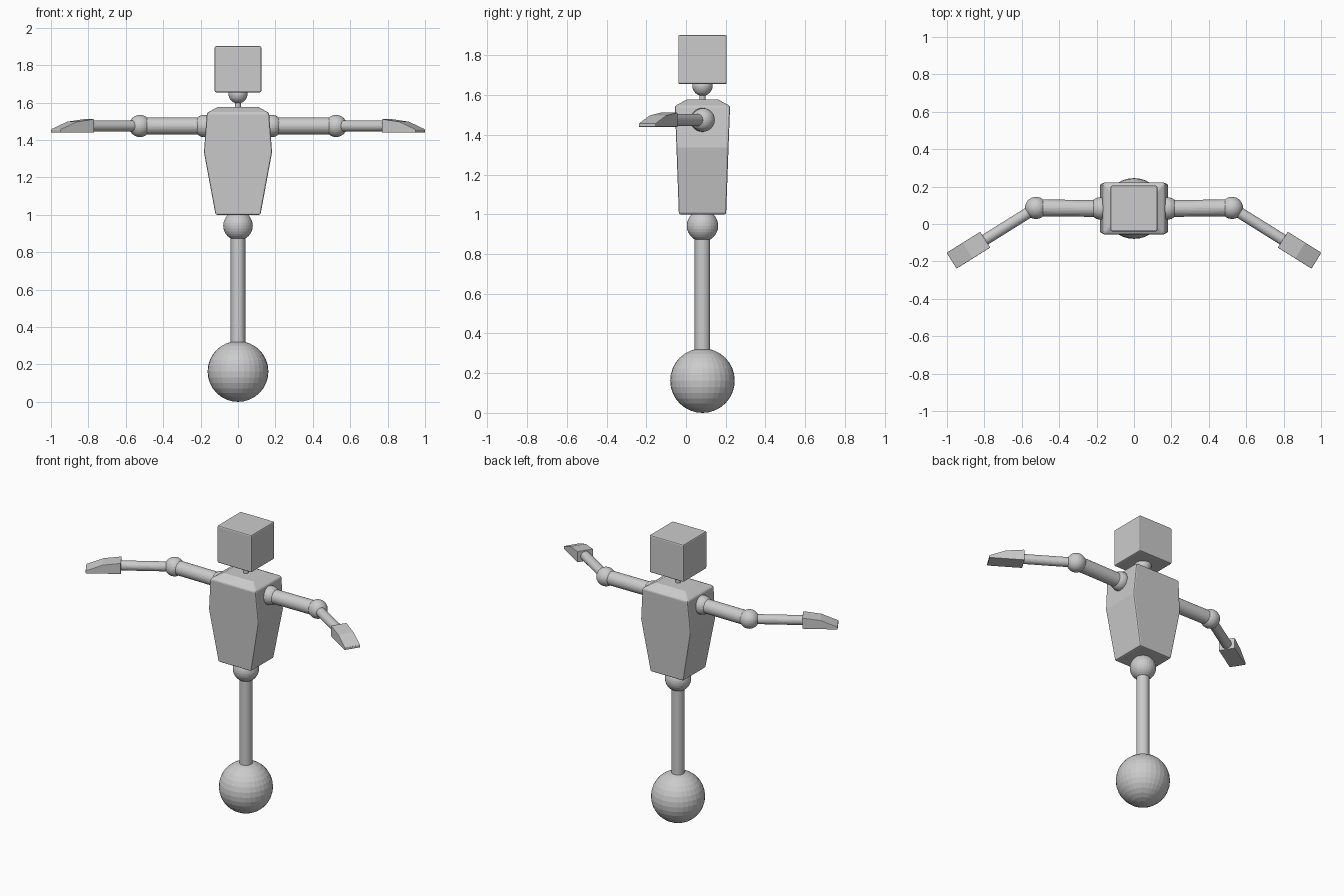
import bpy, bmesh
from math import radians
from mathutils import Matrix, Vector

if "Cube" in bpy.data.objects:
    bpy.data.objects.remove(bpy.data.objects["Cube"])

CY = 0.083        # depth of the body axis
ARM_Z = 1.475     # height of the arms


def finish(name, bm, bevel=0, mirror=False):
    bmesh.ops.recalc_face_normals(bm, faces=bm.faces)
    mesh = bpy.data.meshes.new(name)
    bm.to_mesh(mesh)
    bm.free()
    ob = bpy.data.objects.new(name, mesh)
    bpy.context.collection.objects.link(ob)
    if bevel:
        mod = ob.modifiers.new("Bevel", 'BEVEL')
        mod.width = bevel
        mod.segments = 2
        mod.limit_method = 'ANGLE'
        mod.angle_limit = radians(35)
    if mirror:
        ob.modifiers.new("Mirror", 'MIRROR')
    return ob


def ball(name, centre, r, mirror=False):
    bm = bmesh.new()
    bmesh.ops.create_uvsphere(bm, u_segments=32, v_segments=16, radius=r,
                              matrix=Matrix.Translation(centre))
    return finish(name, bm, mirror=mirror)


def rod(name, a, b, r, mirror=False):
    a, b = Vector(a), Vector(b)
    turn = (b - a).to_track_quat('Z', 'Y').to_matrix().to_4x4()
    bm = bmesh.new()
    bmesh.ops.create_cone(bm, cap_ends=True, segments=32, radius1=r, radius2=r,
                          depth=(b - a).length,
                          matrix=Matrix.Translation((a + b) / 2) @ turn)
    return finish(name, bm, mirror=mirror)


def loft(name, sections, bevel):
    """Stack of rectangles: (height, half width, half depth)."""
    bm = bmesh.new()
    rings = [[bm.verts.new((sx * hx, CY + sy * hy, z))
              for sx, sy in ((-1, -1), (1, -1), (1, 1), (-1, 1))]
             for z, hx, hy in sections]
    for lo, hi in zip(rings, rings[1:]):
        for i in range(4):
            j = (i + 1) % 4
            bm.faces.new((lo[i], lo[j], hi[j], hi[i]))
    bm.faces.new(rings[0])
    bm.faces.new(rings[-1])
    return finish(name, bm, bevel)


# Base ball, leg and hip
ball("base_ball", (0, CY, 0.1625), 0.1625)
rod("leg", (0, CY, 0.28), (0, CY, 0.92), 0.039)
ball("hip_joint", (0, CY, 0.942), 0.079)

# Torso, neck and head
loft("torso", [(1.0, 0.12, 0.119), (1.335, 0.182, 0.131),
               (1.545, 0.166, 0.139), (1.577, 0.108, 0.08)], 0.008)
rod("neck", (0, CY, 1.56), (0, CY, 1.62), 0.016)
ball("neck_joint", (0, CY, 1.647), 0.051)
loft("head", [(1.655, 0.125, 0.122), (1.902, 0.125, 0.122)], 0.008)

# Arms: modelled on +x and mirrored
shoulder = Vector((0.178, CY, ARM_Z))
elbow = Vector((0.524, CY + 0.003, ARM_Z))
bend = Matrix.Translation(elbow) @ Matrix.Rotation(radians(-32), 4, 'Z')
ball("shoulder_joints", shoulder, 0.06, True)
rod("upper_arms", shoulder, elbow, 0.045, True)
ball("elbow_joints", elbow, 0.059, True)
rod("forearms", elbow, bend @ Vector((0.34, 0, 0)), 0.03, True)

# Hands: tapered side profile extruded across the width
bm = bmesh.new()
profile = [(0.32, -0.035), (0.532, -0.035), (0.532, -0.018),
           (0.43, 0.023), (0.32, 0.037)]
side = bm.faces.new([bm.verts.new((s, -0.05, z)) for s, z in profile])
ext = bmesh.ops.extrude_face_region(bm, geom=[side], use_keep_orig=True)
bmesh.ops.translate(bm, vec=(0, 0.1, 0),
                    verts=[g for g in ext["geom"] if isinstance(g, bmesh.types.BMVert)])
bmesh.ops.transform(bm, matrix=bend, verts=bm.verts)
finish("hands", bm, 0.003, True)
